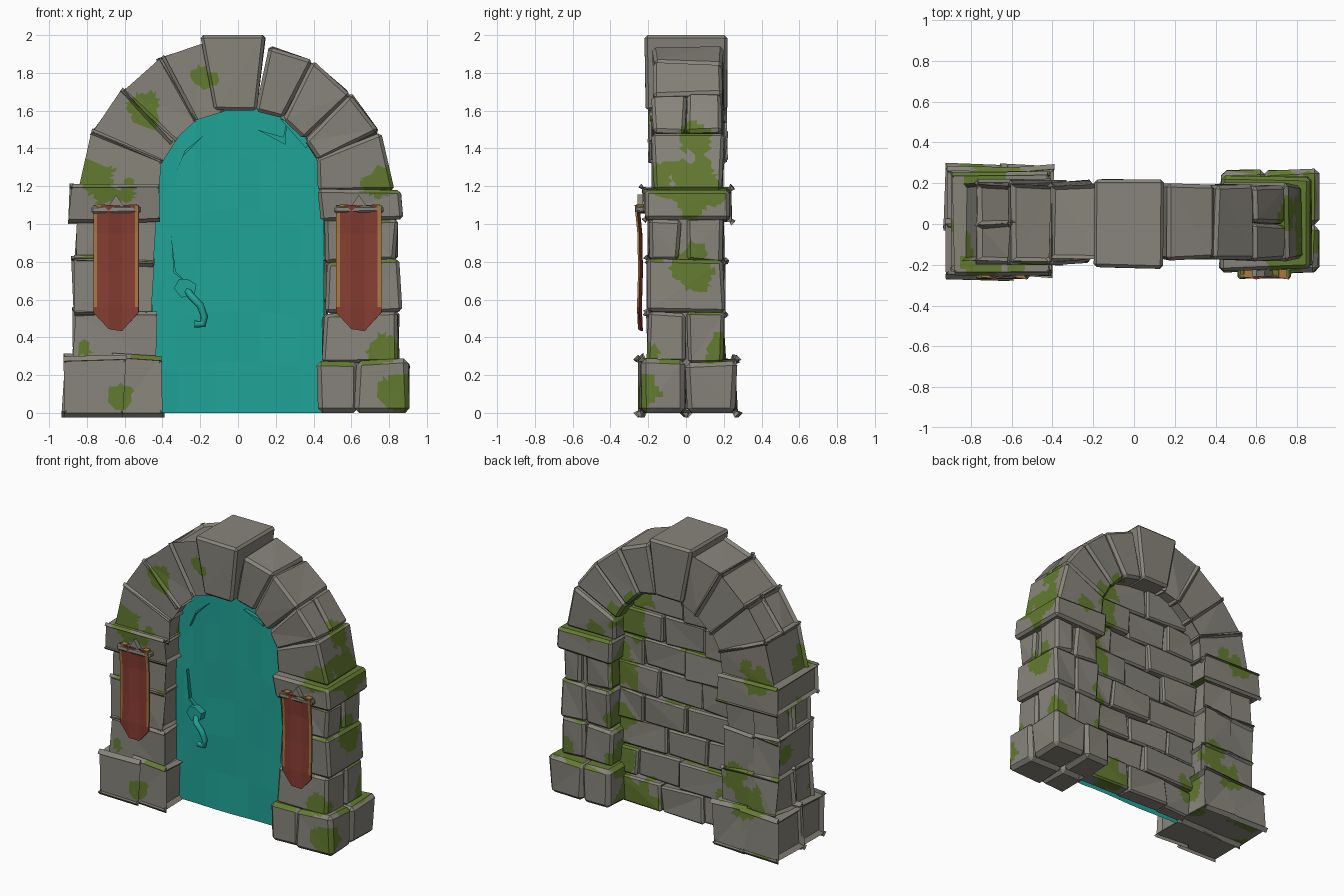
import bpy, bmesh, math, random
from mathutils import Vector, noise

if "Cube" in bpy.data.objects:
    bpy.data.objects.remove(bpy.data.objects["Cube"])

random.seed(7)


def material(name, rgb):
    m = bpy.data.materials.new(name)
    m.diffuse_color = (*rgb, 1)
    m.use_nodes = True
    m.node_tree.nodes["Principled BSDF"].inputs["Base Color"].default_value = m.diffuse_color
    return m


STONE = material("grey stone", (0.245, 0.232, 0.198))
MOSS = material("green moss", (0.125, 0.195, 0.03))
TEAL = material("teal door", (0.014, 0.37, 0.31))
RED = material("red cloth", (0.24, 0.048, 0.032))
GOLD = material("ochre trim", (0.40, 0.19, 0.06))

# moss patches: x, y, z, radius
SPOTS = [(-.74, -.16, 1.22, .11), (-.58, -.18, 1.19, .06), (-.49, -.18, 1.60, .08),
         (-.17, -.17, 1.77, .06), (.78, -.15, 1.22, .11), (.84, .05, 1.2, .14),
         (.78, -.2, .34, .10), (.87, -.24, .12, .10), (-.62, -.25, .08, .06),
         (-.82, -.19, .33, .05), (.84, .04, .79, .11), (.84, .17, .32, .08),
         (.74, .04, 1.47, .09), (.43, .1, .3, .12), (.43, .1, .6, .1),
         (.42, .1, .95, .13), (.36, .1, 1.35, .15), (.28, .1, 1.5, .1),
         (.3, .1, .06, .13), (-.52, .2, .48, .09), (-.84, .1, .66, .07),
         (-.65, .2, .32, .12), (-.7, .2, 1.2, .11), (.6, .2, 1.2, .08),
         (-.42, .1, .2, .09), (-.42, .0, 1.2, .06), (-.84, .0, 1.0, .06)]


def is_moss(p, n):
    k = noise.noise(p * 11)
    if any((p - Vector(s[:3])).length < s[3] * (1 + .7 * k) for s in SPOTS):
        return True
    edge = max(abs(abs(p.x) - .64) / .2, abs(p.y) / .2)
    return n.z > .7 and p.z < 1.26 and edge > .85 and noise.noise(p * 6) > (-.15 if p.x > .5 else .1)


def finish(name, bm, mats):
    me = bpy.data.meshes.new(name)
    bm.to_mesh(me)
    bm.free()
    for m in mats:
        me.materials.append(m)
    ob = bpy.data.objects.new(name, me)
    bpy.context.collection.objects.link(ob)
    return ob


def stone(name, corner, jit=.012, bev=.018):
    """Chipped stone; corner(i, j, k) gives the position of each box corner."""
    bm = bmesh.new()
    bmesh.ops.create_cube(bm, size=2)
    for v in bm.verts:
        c = Vector(corner(*(int(a > 0) for a in v.co)))
        r = Vector([random.uniform(-jit, jit) for _ in range(3)])
        if c.z < .001 or c.z > 1.99:
            r.z = 0
        v.co = c + r
    bmesh.ops.bevel(bm, geom=bm.edges[:], offset=bev, segments=1, affect='EDGES')
    bmesh.ops.recalc_face_normals(bm, faces=bm.faces[:])
    # split finely, grow moss, then merge flat areas again
    bmesh.ops.triangulate(bm, faces=bm.faces[:])
    for _ in range(5):
        long = [e for e in bm.edges if e.calc_length() > .045]
        if not long:
            break
        bmesh.ops.subdivide_edges(bm, edges=long, cuts=1)
        bmesh.ops.triangulate(bm, faces=[f for f in bm.faces if len(f.verts) > 3])
    bm.normal_update()
    for f in bm.faces:
        f.material_index = int(is_moss(f.calc_center_median(), f.normal))
    bmesh.ops.dissolve_limit(bm, angle_limit=.02, verts=bm.verts[:], edges=bm.edges[:],
                             delimit={'MATERIAL'})
    return finish(name, bm, [STONE, MOSS])


def box(name, x, y, z, **kw):
    return stone(name, lambda i, j, k: (x[i], y[j], z[k]), **kw)


# inner and outer end of each arch joint, from springing to keystone
JOINTS = [((.43, 1.17), (.83, 1.17)), ((.42, 1.34), (.75, 1.49)), ((.35, 1.45), (.60, 1.69)),
          ((.23, 1.56), (.40, 1.86)), ((.10, 1.60), (.17, 1.94))]

for s in (-1, 1):
    def side(name, x0, x1, y0, y1, z0, z1, **kw):
        box(name, (s * x0, s * x1), (y0, y1), (z0, z1), **kw)

    # base of four chunky stones
    side("base_stone", .42, .635, -.23, .01, 0, .28, bev=.025)
    side("base_stone", .625, .90, -.245, .0, 0, .28, bev=.025)
    side("base_stone", .42, .64, .01, .26, 0, .28, bev=.025)
    side("base_stone", .63, .90, .0, .265, 0, .27, bev=.025)
    # pillar courses around a solid core
    side("pillar_core", .49, .81, -.165, .165, .2, 1.1, jit=0)
    side("pillar_stone", .45, .85, -.2, .0, .27, .53)
    side("pillar_stone", .45, .67, .0, .2, .27, .52)
    side("pillar_stone", .66, .85, .01, .2, .27, .53)
    side("pillar_stone", .47, .67, -.19, .2, .53, .80)
    side("pillar_stone", .66, .86, -.2, .2, .53, .81)
    side("pillar_stone", .46, .63, -.19, -.01, .80, 1.03)
    side("pillar_stone", .64, .84, -.19, -.03, .81, 1.03)
    side("pillar_stone", .47, .66, .03, .19, .80, 1.03)
    side("pillar_stone", .69, .84, .01, .2, .80, 1.03)
    # cap slab
    side("pillar_cap", .43, .87, -.225, .235, 1.02, 1.185)
    # arch stones
    for n in range(4):
        rows = [(-.175, .0), (.0, .195)] if n == 1 else [(-.175, .195)]
        for ys in rows:
            def corner(i, j, k):
                x, z = JOINTS[n + k][i]
                return (s * x, ys[j], z)
            stone("arch_stone", corner, jit=.01)

# keystone
stone("keystone", lambda i, j, k: (((-.12, .10), (-.195, .145))[k][i], (-.215, .22)[j], (1.6, 2.0)[k]),
      jit=.006, bev=.016)

# brick wall on the back
for r in range(8):
    z0, z1 = r * .2, r * .2 + .2
    zm = z0 + .1
    hw = .47 if zm < 1.2 else math.sqrt(.25 - (zm - 1.17) ** 2)
    a = (-.2, -.02)[r % 2] + random.uniform(-.05, .05)
    cuts = [-hw, a, a + .33, hw] if hw - a > .45 else [-hw, a, hw]
    for x0, x1 in zip(cuts, cuts[1:]):
        box("wall_brick", (x0, x1), (-.02, .085 + random.uniform(-.015, .02)), (z0, z1),
            jit=.012, bev=.012)


# door sheet with gently uneven facets and an arched top
def sheet(name, y, half, mat, wave):
    bm = bmesh.new()
    cols, rows = 12, 6
    g = []
    for i in range(cols + 1):
        x = -half * math.cos(math.pi * i / cols)
        h = 1.17 + math.sqrt(max(0, half ** 2 - x * x))
        g.append([bm.verts.new((x, y + random.uniform(-wave, wave), h * k / rows)) for k in range(rows + 1)])
    for i in range(cols):
        for k in range(rows):
            bm.faces.new((g[i][k], g[i + 1][k], g[i + 1][k + 1], g[i][k + 1]))
    return finish(name, bm, [mat])


sheet("door", -.05, .455, TEAL, .004)
sheet("door_backing", .04, .455, STONE, 0)


def shard(name, pts, y, depth, mat):
    """Flat shape in the xz plane, extruded backwards from y."""
    bm = bmesh.new()
    f = bm.faces.new([bm.verts.new((x, y, z)) for x, z in pts])
    out = bmesh.ops.extrude_face_region(bm, geom=[f])['geom']
    bmesh.ops.translate(bm, vec=(0, depth, 0), verts=[v for v in out if isinstance(v, bmesh.types.BMVert)])
    bmesh.ops.recalc_face_normals(bm, faces=bm.faces[:])
    return finish(name, bm, [mat])


# raised door splinters
for pts in ([(-.33, 1.27), (-.29, 1.36), (-.18, 1.47), (-.28, 1.39)],
            [(.10, 1.50), (.25, 1.42), (.26, 1.55), (.24, 1.46)],
            [(.22, 1.56), (.36, 1.40), (.38, 1.43), (.29, 1.53)],
            [(-.355, .95), (-.34, .74), (-.27, .69), (-.33, .75)]):
    shard("door_splinter", pts, -.075, .025, TEAL)

# door handle: rose and hooked lever
shard("handle_rose", [(-.34, .66), (-.30, .61), (-.23, .63), (-.22, .68), (-.27, .71), (-.31, .71)],
      -.10, .06, TEAL)
cu = bpy.data.curves.new("handle_lever", 'CURVE')
cu.dimensions = '3D'
cu.bevel_depth = .02
cu.bevel_resolution = 1
cu.use_fill_caps = True
path = [(-.27, -.08, .65), (-.25, -.12, .62), (-.20, -.125, .57), (-.178, -.12, .51),
        (-.185, -.12, .47), (-.23, -.12, .47)]
sp = cu.splines.new('POLY')
sp.points.add(len(path) - 1)
for p, c in zip(sp.points, path):
    p.co = (*c, 1)
cu.materials.append(TEAL)
lever = bpy.data.objects.new("handle_lever", cu)
bpy.context.collection.objects.link(lever)
bpy.context.view_layer.objects.active = lever
lever.select_set(True)
bpy.ops.object.convert(target='MESH')

# hanging banners with trim, rail and finials
for cx in (-.645, .64):
    bm = bmesh.new()
    xs = (-.12, -.1, -.04, .03, .1, .12)
    grid = []
    for x in xs:
        tip = .40 + abs(x) * 1.1
        zs = (1.10, .95, .75, .56, tip)
        grid.append([bm.verts.new((cx + x, -.255 + .008 * math.sin(z * 9) + .008 * math.sin(x * 40)
                                   + (1.1 - z) * .03, z)) for z in zs])
    for i in range(5):
        for k in range(4):
            f = bm.faces.new((grid[i][k], grid[i][k + 1], grid[i + 1][k + 1], grid[i + 1][k]))
            f.material_index = int(i in (0, 4) and k < 3)
    banner = finish("banner", bm, [RED, GOLD])
    mod = banner.modifiers.new("thickness", 'SOLIDIFY')
    mod.thickness = .01
    mod.offset = 0
    box("banner_rail", (cx - .13, cx + .13), (-.268, -.215), (1.06, 1.095), jit=.004, bev=.009)
    shard("rail_point", [(cx - .05, 1.08), (cx + .05, 1.08), (cx, 1.155)], -.258, .03, STONE)
    for e in (-1, 1):
        shard("rail_band", [(cx + e * .085 - .025, 1.063), (cx + e * .085 + .02, 1.063),
                            (cx + e * .085 + .025, 1.105), (cx + e * .085 - .015, 1.105)],
              -.262, .04, GOLD)
